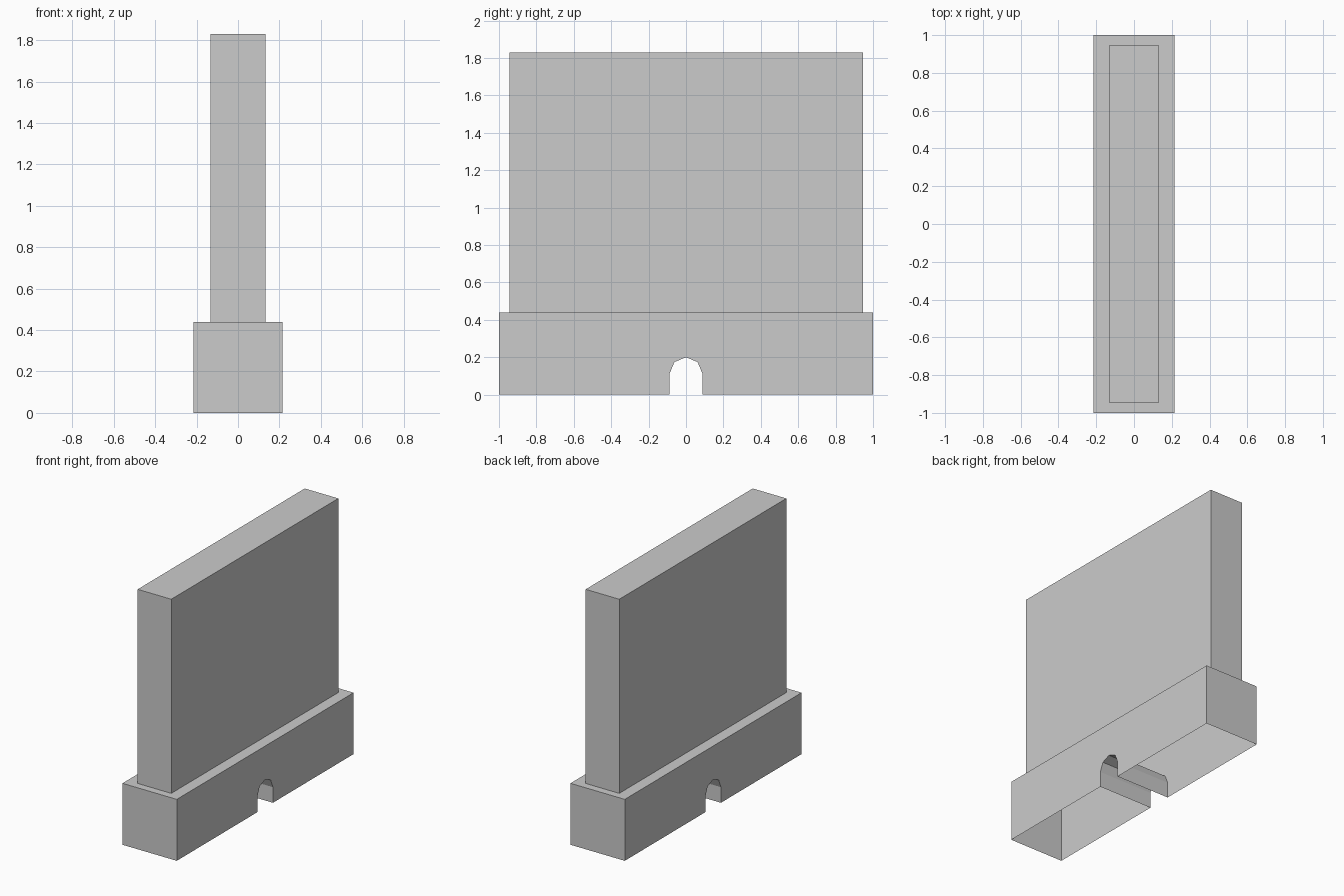
import bpy, bmesh
from math import sin, cos, pi

if "Cube" in bpy.data.objects:
    bpy.data.objects.remove(bpy.data.objects["Cube"])

HALF_W, BASE_H = 0.215, 0.44
SLAB_W, SLAB_L, SLAB_TOP = 0.133, 0.945, 1.83
R, SPRING = 0.088, 0.112

# Side outline of the base, with a four-sided arch notch
arch = [(-R * cos(pi * i / 4), SPRING + R * sin(pi * i / 4)) for i in range(5)]
outline = [(-1, 0), (-R, 0)] + arch + [(R, 0), (1, 0), (1, BASE_H), (-1, BASE_H)]

bm = bmesh.new()
right = [bm.verts.new((HALF_W, y, z)) for y, z in outline]
left = [bm.verts.new((-HALF_W, y, z)) for y, z in outline]
bm.faces.new(right)
bm.faces.new(left[::-1])

# Ends, top and tunnel; the underside stays open
top = None
for i in range(len(outline)):
    j = (i + 1) % len(outline)
    (y0, z0), (y1, z1) = outline[i], outline[j]
    if z0 == 0 and z1 == 0:
        continue
    face = bm.faces.new((right[j], right[i], left[i], left[j]))
    if z0 == BASE_H and z1 == BASE_H:
        top = face

# Ledge: pull the top face inward
top = bmesh.ops.extrude_discrete_faces(bm, faces=[top])["faces"][0]
for v in top.verts:
    v.co.x *= SLAB_W / HALF_W
    v.co.y *= SLAB_L

# Upright slab
top = bmesh.ops.extrude_discrete_faces(bm, faces=[top])["faces"][0]
for v in top.verts:
    v.co.z = SLAB_TOP

mesh = bpy.data.meshes.new("slab_on_base")
bm.to_mesh(mesh)
bm.free()
obj = bpy.data.objects.new("slab_on_base", mesh)
bpy.context.collection.objects.link(obj)
